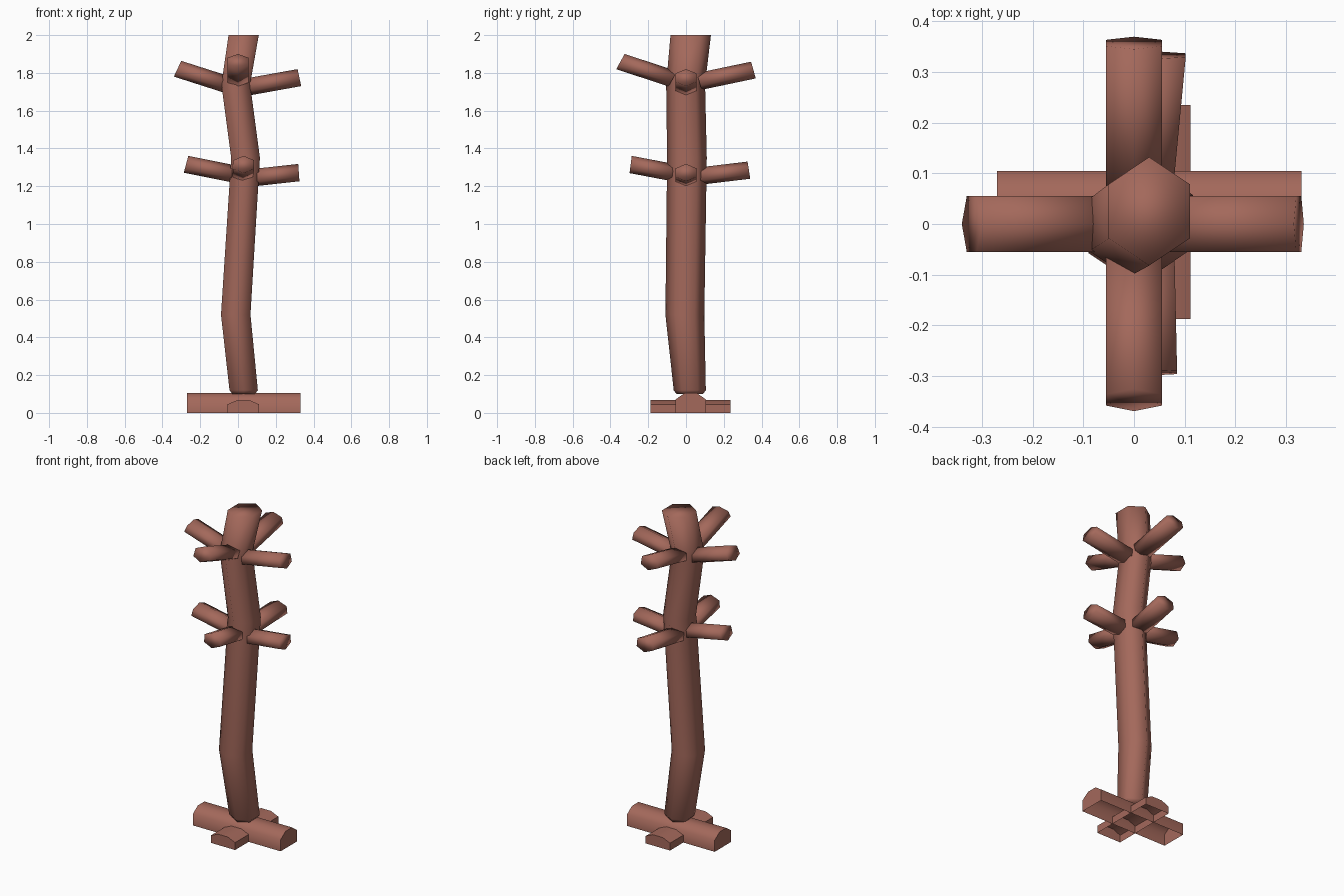
import bpy, bmesh, math
from mathutils import Vector

cube = bpy.data.objects.get("Cube")
if cube:
    bpy.data.objects.remove(cube, do_unlink=True)

bark = bpy.data.materials.new("brown_bark")
bark.use_nodes = True
color = (0.37, 0.14, 0.105, 1)
bark.diffuse_color = color
bark.node_tree.nodes["Principled BSDF"].inputs["Base Color"].default_value = color


def loft(name, rings, closed=True, smooth_angle=180):
    """Skin a list of point rings and cap both ends."""
    bm = bmesh.new()
    loops = [[bm.verts.new(p) for p in ring] for ring in rings]
    n = len(loops[0])
    for a, b in zip(loops, loops[1:]):
        for i in range(n if closed else n - 1):
            j = (i + 1) % n
            bm.faces.new((a[i], a[j], b[j], b[i]))
    bm.faces.new(loops[0][::-1])
    bm.faces.new(loops[-1])
    bmesh.ops.recalc_face_normals(bm, faces=bm.faces)
    mesh = bpy.data.meshes.new(name)
    bm.to_mesh(mesh)
    bm.free()
    mesh.materials.append(bark)
    obj = bpy.data.objects.new(name, mesh)
    bpy.context.collection.objects.link(obj)
    bpy.ops.object.select_all(action='DESELECT')
    obj.select_set(True)
    bpy.context.view_layer.objects.active = obj
    bpy.ops.object.shade_smooth_by_angle(angle=math.radians(smooth_angle))
    return obj


def hexagon(center, u, v):
    """Hexagon with points along v and flat sides along u."""
    angles = [math.radians(30 + 60 * i) for i in range(6)]
    s = math.cos(math.radians(30))
    return [Vector(center) + u * (math.cos(a) / s) + v * math.sin(a) for a in angles]


# Trunk: bent six-sided column (centre, half width, half depth)
trunk = [
    ((0.03, 0.02, 0.10), 0.06, 0.07),
    ((0.03, 0.02, 0.12), 0.075, 0.085),
    ((-0.012, -0.006, 0.52), 0.078, 0.103),
    ((0.04, 0.005, 1.35), 0.076, 0.105),
    ((-0.012, -0.002, 1.74), 0.076, 0.103),
    ((0.03, 0.025, 2.0), 0.08, 0.107),
]
loft("trunk", [hexagon(c, Vector((w, 0, 0)), Vector((0, d, 0))) for c, w, d in trunk])


# Branches: outward direction, start and end reach, side shift at both ends,
# end height, slope of the axis, slope of the cut end
branches = {
    "upper_right_branch": ((-1, 0), 0.05, 0.32, 0, 0, 1.822, 0.32, 0.47),
    "upper_left_branch": ((1, 0), 0.04, 0.325, 0, 0, 1.775, 0.18, 0.22),
    "upper_front_branch": ((0, -1), 0.07, 0.347, 0, 0, 1.86, 0.33, 0.55),
    "upper_back_branch": ((0, 1), 0.07, 0.357, 0, 0, 1.815, 0.21, 0.28),
    "lower_right_branch": ((-1, 0), 0.02, 0.275, 0, 0, 1.316, 0.20, 0.27),
    "lower_left_branch": ((1, 0), 0.09, 0.322, 0, 0, 1.272, 0.11, 0.07),
    "lower_front_branch": ((0, -1), 0.07, 0.293, 0.025, 0.03, 1.315, 0.19, 0.13),
    "lower_back_branch": ((0, 1), 0.07, 0.333, 0.022, 0.047, 1.285, 0.12, 0.16),
}
for name, (way, r0, r1, s0, s1, z, slope, cut) in branches.items():
    out = Vector((*way, 0))
    side = Vector((abs(way[1]), abs(way[0]), 0))
    up = (Vector((0, 0, 1)) - out * cut).normalized() * 0.046
    start = out * r0 + side * s0 + Vector((0, 0, z - slope * (r1 - r0)))
    end = out * r1 + side * s1 + Vector((0, 0, z))
    loft(name, [hexagon(c, side * 0.055, up) for c in (start, end)])


# Roots: two crossing half-round beams, open underneath
def root(name, along, middle, half, height, start, end):
    side = Vector((along.y, along.x, 0))
    profile = [(-1, 0), (-1, 0.68), (-0.4, 1), (0.4, 1), (1, 0.68), (1, 0)]
    rings = [[along * t + side * (middle + half * p) + Vector((0, 0, height * q))
              for p, q in profile] for t in (start, end)]
    loft(name, rings, closed=False, smooth_angle=65)


root("long_root", Vector((1, 0, 0)), 0.025, 0.08, 0.105, -0.27, 0.33)
root("short_root", Vector((0, 1, 0)), 0.028, 0.083, 0.067, -0.187, 0.235)
